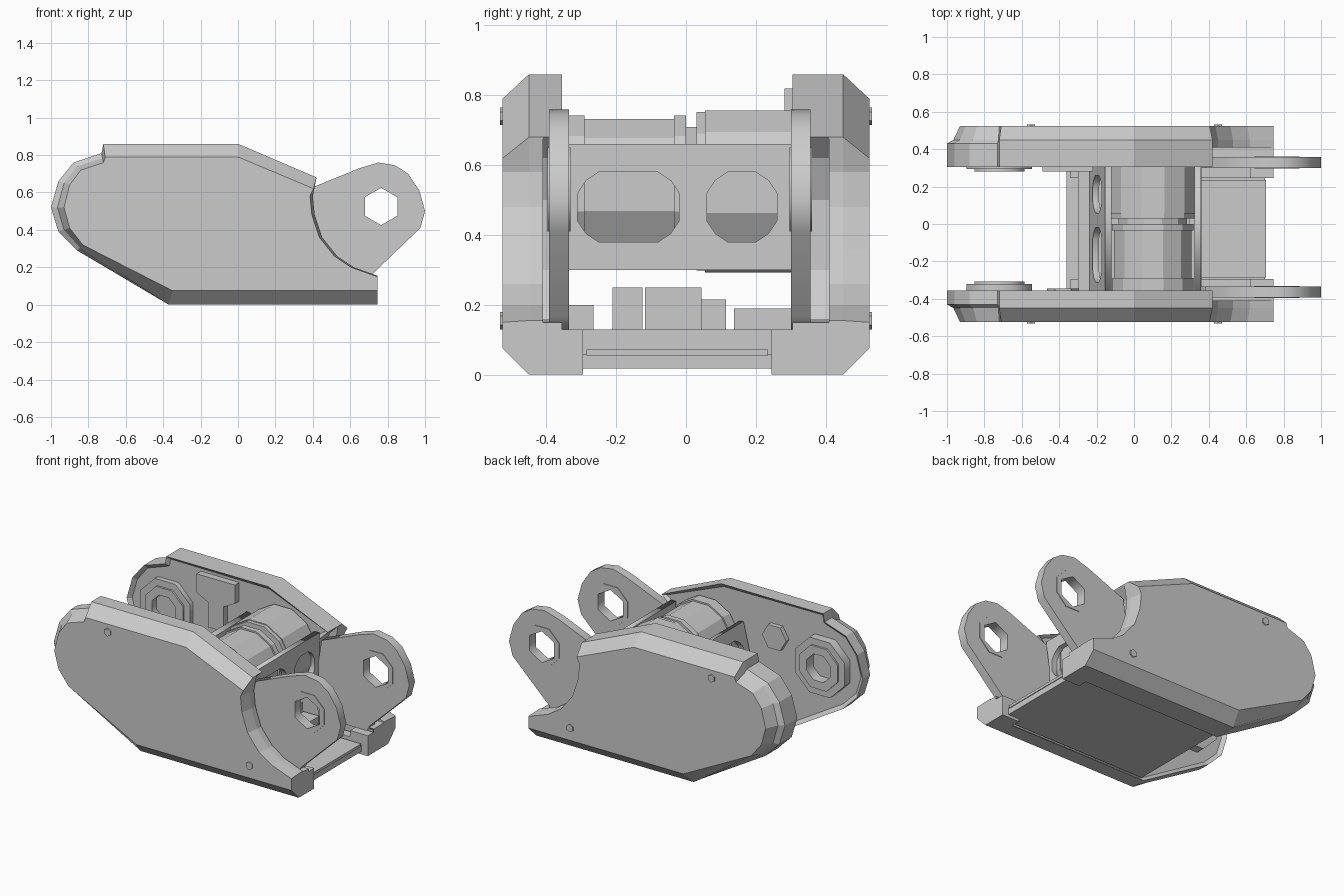
import bpy, bmesh, math
from mathutils import Matrix, Vector

if "Cube" in bpy.data.objects:
    bpy.data.objects.remove(bpy.data.objects["Cube"])

XZ = Matrix(((1, 0, 0), (0, 0, -1), (0, 1, 0))).to_4x4()   # sketch facing front
YZ = Matrix(((0, 0, 1), (1, 0, 0), (0, 1, 0))).to_4x4()    # sketch facing right


def add(name, bm):
    bmesh.ops.recalc_face_normals(bm, faces=bm.faces[:])
    me = bpy.data.meshes.new(name)
    bm.to_mesh(me)
    bm.free()
    ob = bpy.data.objects.new(name, me)
    bpy.context.collection.objects.link(ob)
    return ob


def loft(name, rings, inset=None):
    """Closed loft through rings of 3D points; last cap may be inset."""
    bm = bmesh.new()
    vs = [[bm.verts.new(p) for p in r] for r in rings]
    n = len(rings[0])
    for a, b in zip(vs, vs[1:]):
        for i in range(n):
            bm.faces.new((a[i], a[(i + 1) % n], b[(i + 1) % n], b[i]))
    bm.faces.new(vs[0])
    cap = bm.faces.new(vs[-1])
    if inset:
        bmesh.ops.recalc_face_normals(bm, faces=bm.faces[:])
        bmesh.ops.inset_region(bm, faces=[cap], thickness=inset, depth=-0.02)
    return add(name, bm)


def prism(name, pts, y0, y1, inset=None):
    return loft(name, [[(x, y0, z) for x, z in pts], [(x, y1, z) for x, z in pts]], inset)


def box(name, x0, x1, y0, y1, z0, z1):
    return prism(name, [(x0, z0), (x1, z0), (x1, z1), (x0, z1)], y0, y1)


def ngon(cx, cy, r, n, turn=0.5):
    return [(cx + r * math.cos(2 * math.pi * (i + turn) / n),
             cy + r * math.sin(2 * math.pi * (i + turn) / n)) for i in range(n)]


def sheet(name, loops, thick, matrix):
    """Flat plate with holes: first loop is the outline."""
    cu = bpy.data.curves.new(name, 'CURVE')
    cu.dimensions, cu.fill_mode, cu.extrude = '2D', 'BOTH', thick / 2
    for pts in loops:
        sp = cu.splines.new('POLY')
        sp.points.add(len(pts) - 1)
        for p, q in zip(sp.points, pts):
            p.co = (q[0], q[1], 0, 1)
        sp.use_cyclic_u = True
    tmp = bpy.data.objects.new(name + "_sketch", cu)
    bpy.context.collection.objects.link(tmp)
    dg = bpy.context.evaluated_depsgraph_get()
    me = bpy.data.meshes.new_from_object(tmp.evaluated_get(dg))
    bpy.data.objects.remove(tmp)
    ob = bpy.data.objects.new(name, me)
    ob.matrix_world = matrix
    bpy.context.collection.objects.link(ob)
    return ob


def ring(name, cx, cz, r, hole, n, y0, y1):
    return sheet(name, [ngon(cx, cz, r, n), ngon(cx, cz, hole, n)], abs(y1 - y0),
                 Matrix.Translation((0, (y0 + y1) / 2, 0)) @ XZ)


# Side armour outlines: full rim and the chamfered outer face
nose = [(-.86, .29), (-.96, .39), (-1, .52), (-.96, .66), (-.88, .76), (-.73, .81)]
nose_face = [(-.83, .32), (-.9, .41), (-.93, .52), (-.9, .64), (-.84, .72), (-.72, .76)]
nose_mid = [((a + c) / 2, (b + d) / 2) for (a, b), (c, d) in zip(nose, nose_face)]
arc = [(.40, .58), (.41, .48), (.45, .36), (.53, .26), (.62, .2), (.745, .155)]
arc_face = [(x - .015, z) for x, z in arc[:-1]] + [(.745, .15)]
top = [(-.72, .86), (0, .86), (.42, .68)]
top_face = [(-.71, .79), (0, .79), (.405, .62)]
full = top + arc + [(.745, 0), (-.37, 0)] + nose
mid = top + arc + [(.745, 0), (-.37, 0)] + nose_mid
face = top_face + arc_face + [(.745, .075), (-.35, .075)] + nose_face
inner = top + [(.36, .62), (.31, .5), (.31, .3), (.4, .16), (.745, .15)] + [(.745, 0), (-.37, 0)] + nose

# Pivot arm outline
arm = [(.65, .73), (.75, .76), (.84, .745), (.91, .7), (.97, .61), (1, .5),
       (.975, .41), (.72, .165), (.7, .13), (.36, .13), (.33, .3), (.38, .62)]

for side, s, rim, a0, a1 in (("front", -1, .355, .335, .392), ("back", 1, .305, .30, .357)):
    at = lambda pts, y: [(x, s * y, z) for x, z in pts]
    # Armour shell, with the inner layer cut back to clear the arm
    loft(side + "_armour", [at(full, .41), at(full, .43), at(mid, .45), at(face, .525)])
    prism(side + "_armour_inner", inner, s * .41, s * rim, .025)
    # Bolt heads
    for x, z in ((-.55, .74), (.45, .155)):
        prism(side + "_bolt", ngon(x, z, .025, 6), s * .52, s * .533)
    # Arm with hexagonal socket and thin collar
    sheet(side + "_arm", [arm, ngon(.765, .525, .1, 6)], a1 - a0,
          Matrix.Translation((0, s * (a0 + a1) / 2, 0)) @ XZ)
    sheet(side + "_arm_collar", [ngon(.765, .53, .13, 8), ngon(.765, .525, .1, 6)], a1 - a0 + .008,
          Matrix.Translation((0, s * (a0 + a1) / 2, 0)) @ XZ)
    # Nose hub on the inner face
    hub = rim - (.035 if s < 0 else .012)
    ring(side + "_hub", -.72, .53, .19, .145, 8, s * (rim + .03), s * hub)
    ring(side + "_hub_collar", -.72, .53, .145, .09, 8, s * (rim + .03), s * (hub - .012))
    # Foot bracket at the floor corners
    f = sorted((s * rim, s * (rim - .06)))
    box(side + "_foot_bracket", .62, .745, f[0], f[1], 0, .13)
    box(side + "_floor_rail", -.34, .66, f[0], f[1], .02, .09)

# Details on the inner faces
prism("hex_cover", ngon(-.38, .62, .085, 6, 0), -.38, -.345)
prism("hanging_bracket", [(-.49, .82), (-.22, .82), (-.22, .70), (-.30, .66), (-.30, .5),
                          (-.41, .5), (-.41, .66), (-.49, .70)], .33, .282)

# Floor and its cover
box("floor", -.36, .70, -.36, .31, .018, .06)
box("floor_cover", .30, .705, -.285, .235, .055, .072)
box("floor_tray", -.30, .36, -.355, .305, .06, .13)
for i, (y0, y1, z) in enumerate(((-.34, -.265, .2), (-.21, -.125, .25), (-.118, .045, .25),
                                 (-.03, .115, .215), (.137, .3, .19))):
    box("circuit_block", -.06 + .04 * (i % 2), .2 + .05 * (i % 3), y0, y1, .12, z)


# Cross panels with two windows
def window(y0, y1, z0, z1, c):
    d = c * .4
    return [(y0, z0 + c), (y0 + d, z0 + d), (y0 + c, z0), (y1 - c, z0), (y1 - d, z0 + d), (y1, z0 + c),
            (y1, z1 - c), (y1 - d, z1 - d), (y1 - c, z1), (y0 + c, z1), (y0 + d, z1 - d), (y0, z1 - c)]


def panel(name, x, tilt):
    loops = [[(-.36, -.18), (.31, -.18), (.31, .18), (-.36, .18)],
             window(-.31, -.02, -.1, .1, .06), window(.06, .26, -.1, .1, .06)]
    sheet(name, loops, .035, Matrix.Translation((x, 0, .48)) @ Matrix.Rotation(tilt, 4, 'Y') @ YZ)


panel("front_cross_panel", .34, 0)
panel("rear_cross_panel", -.18, .24)

# Motor drum lying across the body
for name, r, y0, y1 in (("motor_body", .215, -.30, -.02), ("motor_end", .225, -.36, -.29),
                        ("motor_flange", .225, -.035, 0), ("motor_neck", .19, 0, .035),
                        ("gear_flange", .235, .03, .055), ("gear_drum", .24, .055, .31)):
    prism(name, ngon(.1, .525, r, 12), y0, y1)
